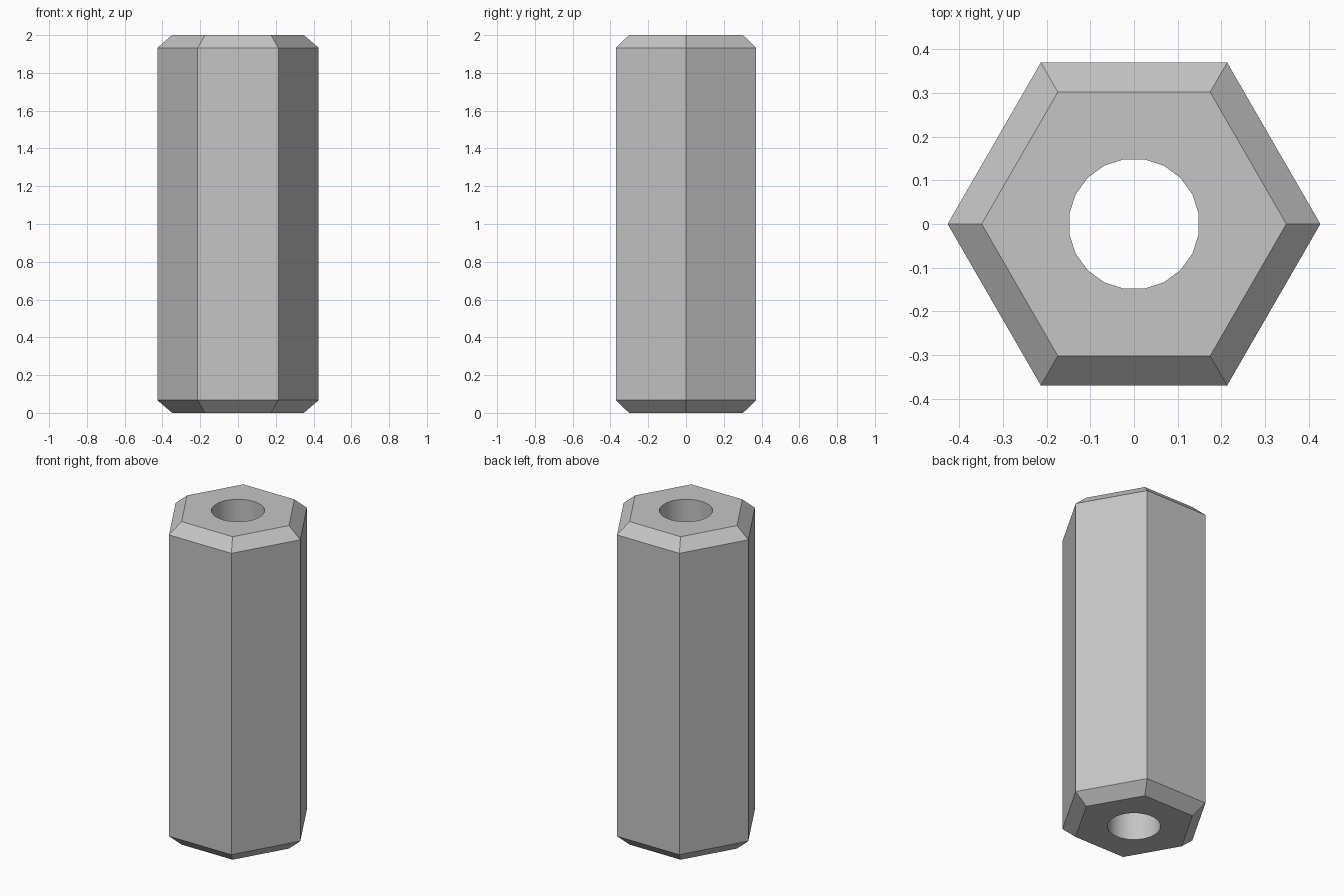
import bpy, bmesh, math

if "Cube" in bpy.data.objects:
    bpy.data.objects.remove(bpy.data.objects["Cube"])

HEIGHT, CHAMFER = 2.0, 0.067
HEX_R, END_R = 0.427, 0.349
BORE_R, BORE_SIDES = 0.15, 20

metal = bpy.data.materials.new("light grey metal")
metal.use_nodes = True
grey = (0.56, 0.56, 0.56, 1)
metal.diffuse_color = grey
metal.node_tree.nodes["Principled BSDF"].inputs["Base Color"].default_value = grey

bm = bmesh.new()


def ring(radius, z, sides, turn=0.0):
    """Closed loop of vertices around the z axis."""
    step = 2 * math.pi / sides
    return [bm.verts.new((radius * math.cos((i + turn) * step),
                          radius * math.sin((i + turn) * step), z))
            for i in range(sides)]


def skin(low, high, smooth=False):
    """Quads between two loops of equal size."""
    n = len(low)
    for i in range(n):
        j = (i + 1) % n
        face = bm.faces.new((low[i], low[j], high[j], high[i]))
        face.smooth = smooth


def loop_edges(loop):
    return [bm.edges.get((loop[i - 1], loop[i])) for i in range(len(loop))]


# Hexagonal body with chamfered ends
outer = [ring(r, z, 6) for r, z in ((END_R, 0), (HEX_R, CHAMFER),
                                    (HEX_R, HEIGHT - CHAMFER), (END_R, HEIGHT))]
for low, high in zip(outer, outer[1:]):
    skin(low, high)

# Round through bore
bore = [ring(BORE_R, z, BORE_SIDES, 0.5) for z in (0, HEIGHT)]
skin(bore[1], bore[0], smooth=True)

# Flat end faces around the bore
for rim, hole, up in ((outer[0], bore[0], -1), (outer[-1], bore[1], 1)):
    bmesh.ops.triangle_fill(bm, edges=loop_edges(rim) + loop_edges(hole),
                            use_beauty=True, normal=(0, 0, up))

bmesh.ops.recalc_face_normals(bm, faces=bm.faces[:])
mesh = bpy.data.meshes.new("hex_standoff")
bm.to_mesh(mesh)
bm.free()
mesh.materials.append(metal)
body = bpy.data.objects.new("hex_standoff", mesh)
bpy.context.collection.objects.link(body)
